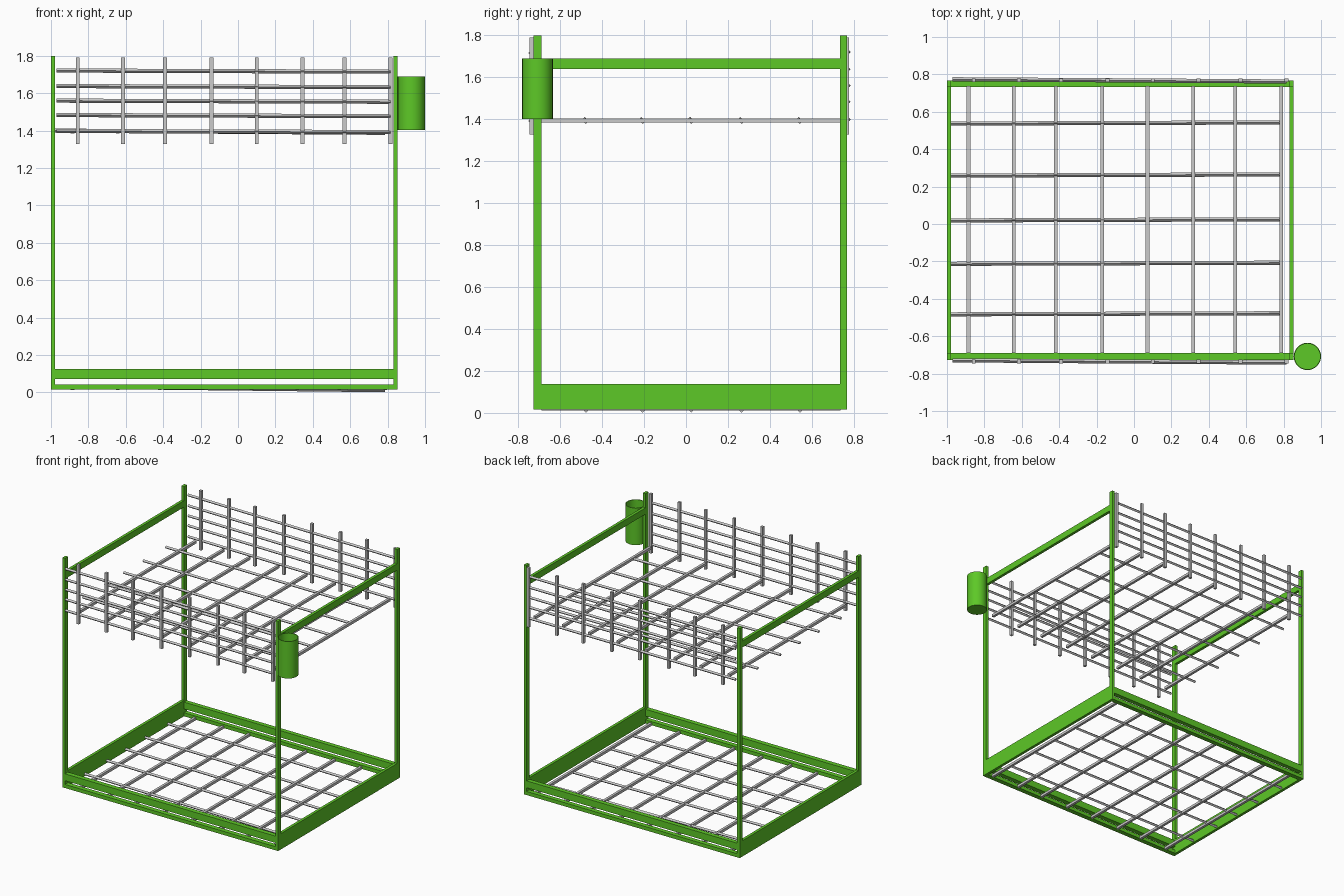
import bpy, bmesh
from math import pi, radians
from mathutils import Vector

if "Cube" in bpy.data.objects:
    bpy.data.objects.remove(bpy.data.objects["Cube"])

green = bpy.data.materials.new("green_paint")
green.diffuse_color = (0.11, 0.58, 0.02, 1)
green.use_nodes = True
green.node_tree.nodes["Principled BSDF"].inputs["Base Color"].default_value = green.diffuse_color


def finish(bm, name, mat=None):
    mesh = bpy.data.meshes.new(name)
    bmesh.ops.recalc_face_normals(bm, faces=bm.faces)
    bm.to_mesh(mesh)
    bm.free()
    obj = bpy.data.objects.new(name, mesh)
    bpy.context.collection.objects.link(obj)
    if mat:
        mesh.materials.append(mat)
    return obj


def add_box(bm, lo, hi):
    lo, hi = Vector(lo), Vector(hi)
    verts = bmesh.ops.create_cube(bm, size=1)["verts"]
    for v in verts:
        v.co = (lo + hi) / 2 + v.co * (hi - lo)


def box(name, lo, hi):
    bm = bmesh.new()
    add_box(bm, lo, hi)
    return finish(bm, name, green)


def add_wire(bm, a, b, r=0.011):
    # thin diamond-section rod between two points
    a, b = Vector(a), Vector(b)
    verts = bmesh.ops.create_cone(bm, cap_ends=True, segments=4, radius1=r,
                                  radius2=r, depth=(b - a).length)["verts"]
    rot = Vector((0, 0, 1)).rotation_difference(b - a)
    for v in verts:
        v.co = (a + b) / 2 + rot @ v.co


XS = {"left": (-1.0, -0.978), "right": (0.832, 0.854)}
YS = {"front": (-0.727, -0.69), "back": (0.733, 0.768)}

# Corner posts
for sx, (x0, x1) in XS.items():
    for sy, (y0, y1) in YS.items():
        box(f"{sy}_{sx}_post", (x0, y0, 0.015), (x1, y1, 1.8))

# Side panels and upper side beams
for sx, (x0, x1) in XS.items():
    box(f"{sx}_base_panel", (x0, -0.69, 0.015), (x1, 0.733, 0.138))
    box(f"{sx}_top_beam", (x0, -0.69, 1.64), (x1, 0.733, 1.69))

# Front and back double rails
for sy, (y0, y1) in YS.items():
    box(f"{sy}_lower_rail", (-0.978, y0, 0.015), (0.832, y1, 0.043))
    box(f"{sy}_upper_rail", (-0.978, y0, 0.072), (0.832, y1, 0.125))

BARS = [-0.885, -0.643, -0.418, -0.17, 0.072, 0.317, 0.542, 0.787]
H = 0.01

# Horizontal wire racks: flat bars with slightly sloping cross wires
for name, z, drop in (("shelf_rack", 1.394, 0.006), ("floor_rack", 0.022, 0.01)):
    bm = bmesh.new()
    for x in BARS:
        add_box(bm, (x - H, -0.69, z - H), (x + H, 0.737, z + H))
    for y in (-0.48, -0.21, 0.022, 0.262, 0.54):
        add_wire(bm, (-0.995, y - 0.003, z + drop), (0.787, y + 0.003, z - drop))
    finish(bm, name)

# Upright guard racks on the front and back
for name, y in (("front_guard_rack", -0.735), ("back_guard_rack", 0.768)):
    bm = bmesh.new()
    for x in BARS:
        x += 0.028
        add_box(bm, (x - H, y - H, 1.328), (x + H, y + H, 1.79))
    for z in (1.395, 1.48, 1.557, 1.635, 1.718):
        add_wire(bm, (-0.97, y + 0.006, z + 0.003), (0.815, y - 0.006, z - 0.003))
    finish(bm, name)

# Open cup hung on the front right post
bm = bmesh.new()
profile = [(0, 1.402), (0.073, 1.402), (0.073, 1.69), (0.068, 1.69), (0.068, 1.41), (0, 1.41)]
vs = [bm.verts.new((r, 0, z)) for r, z in profile]
es = [bm.edges.new(p) for p in zip(vs, vs[1:])]
bmesh.ops.spin(bm, geom=vs + es, cent=(0, 0, 0), axis=(0, 0, 1),
               angle=2 * pi, steps=32, use_duplicate=False)
bmesh.ops.remove_doubles(bm, verts=bm.verts, dist=0.0005)
cup = finish(bm, "cup_holder", green)
cup.location = (0.927, -0.708, 0)
bpy.context.view_layer.objects.active = cup
cup.select_set(True)
bpy.ops.object.shade_smooth_by_angle(angle=radians(35))
